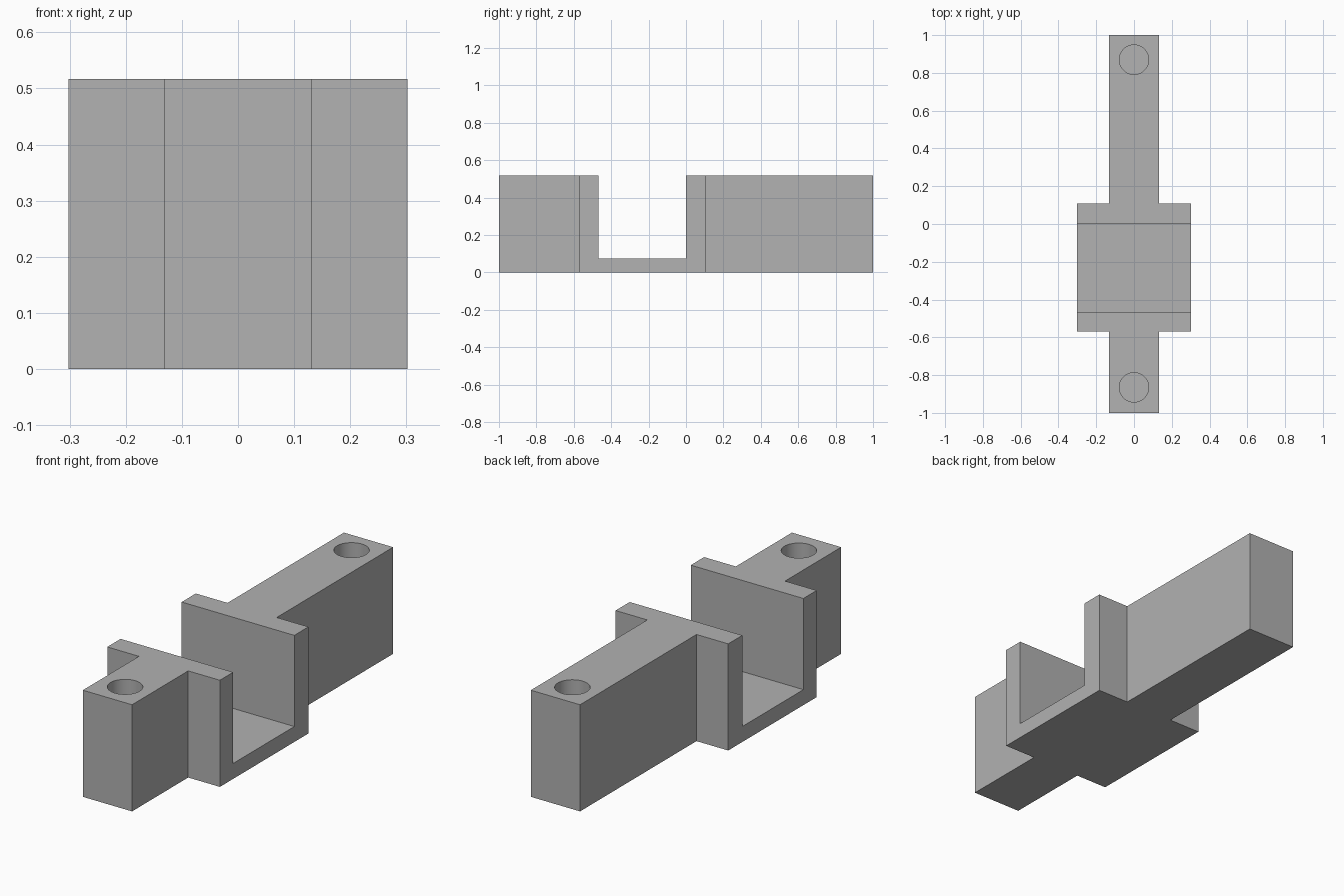
import bpy, bmesh, math

cube = bpy.data.objects.get("Cube")
if cube:
    bpy.data.objects.remove(cube, do_unlink=True)

HEIGHT, FLOOR = 0.517, 0.075
WIDE, NARROW = 0.302, 0.132          # half widths of cradle and arms
FRONT_WALL, BACK_WALL = (-0.57, -0.468), (0.0, 0.108)
HOLE_RADIUS, HOLE_DEPTH = 0.078, 0.42

grey = bpy.data.materials.new("plain grey")
grey.use_nodes = True
colour = (0.445, 0.445, 0.445, 1)
grey.diffuse_color = colour
grey.node_tree.nodes["Principled BSDF"].inputs["Base Color"].default_value = colour


def prism(name, outline, bottom, top):
    """Extrude a plan outline upward into a solid."""
    bm = bmesh.new()
    base = bm.faces.new([bm.verts.new((x, y, bottom)) for x, y in outline])
    grown = bmesh.ops.extrude_face_region(bm, geom=[base])["geom"]
    verts = [v for v in grown if isinstance(v, bmesh.types.BMVert)]
    bmesh.ops.translate(bm, verts=verts, vec=(0, 0, top - bottom))
    bmesh.ops.recalc_face_normals(bm, faces=bm.faces)
    mesh = bpy.data.meshes.new(name)
    bm.to_mesh(mesh)
    bm.free()
    mesh.materials.append(grey)
    obj = bpy.data.objects.new(name, mesh)
    bpy.context.collection.objects.link(obj)
    return obj


def circle(y, radius, sides=64):
    steps = [2 * math.pi * i / sides for i in range(sides)]
    return [(radius * math.cos(a), y + radius * math.sin(a)) for a in steps]


# Bracket body: cross-shaped plan, mirrored about the centre line
half = [(NARROW, -1), (NARROW, FRONT_WALL[0]), (WIDE, FRONT_WALL[0]),
        (WIDE, BACK_WALL[1]), (NARROW, BACK_WALL[1]), (NARROW, 1)]
body = prism("bracket_body", half + [(-x, y) for x, y in reversed(half)], 0, HEIGHT)

# Cutters: channel between the walls, and a blind screw hole in each arm
y0, y1 = FRONT_WALL[1], BACK_WALL[0]
channel = [(-1, y0), (1, y0), (1, y1), (-1, y1)]
cutters = [prism("channel_cutter", channel, FLOOR, 1)]
for name, y in (("front_hole_cutter", -0.865), ("back_hole_cutter", 0.87)):
    cutters.append(prism(name, circle(y, HOLE_RADIUS), HEIGHT - HOLE_DEPTH, 1))

bpy.ops.object.select_all(action="DESELECT")
bpy.context.view_layer.objects.active = body
body.select_set(True)
for cutter in cutters:
    cutter.hide_render = True
    cut = body.modifiers.new(cutter.name, "BOOLEAN")
    cut.operation, cut.solver, cut.object = "DIFFERENCE", "EXACT", cutter
    bpy.ops.object.modifier_apply(modifier=cut.name)
    bpy.data.objects.remove(cutter, do_unlink=True)

# Round hole walls, crisp edges elsewhere
bpy.ops.object.shade_smooth_by_angle(angle=math.radians(30))
